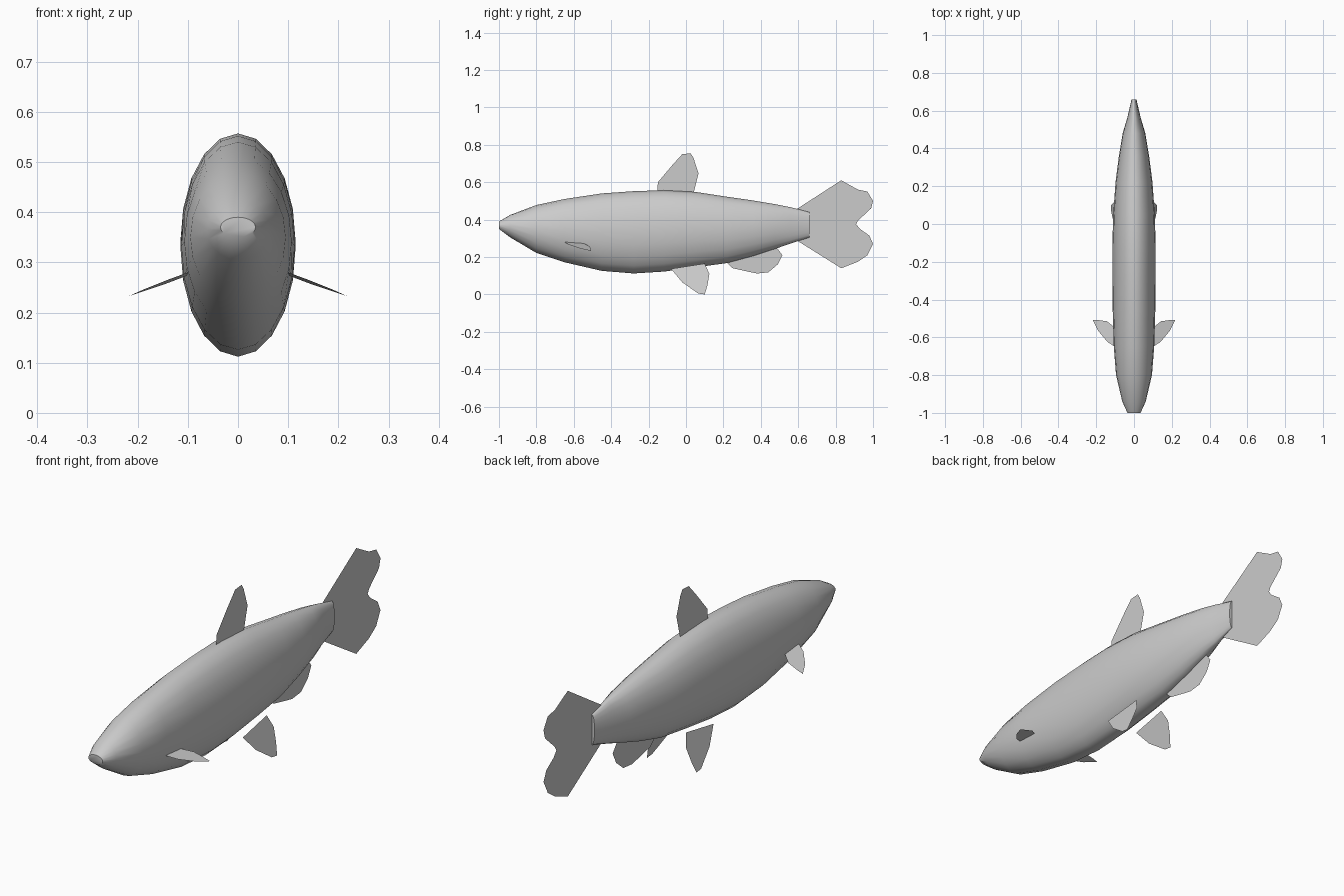
import bpy
import bmesh
from math import sin, cos, tau, radians

default_cube = bpy.data.objects.get("Cube")
if default_cube:
    bpy.data.objects.remove(default_cube, do_unlink=True)

# Single grey colour
grey = bpy.data.materials.new("plain_grey")
grey.use_nodes = True
grey_colour = (0.6, 0.6, 0.6, 1)
grey.diffuse_color = grey_colour
for node in grey.node_tree.nodes:
    if node.type == "BSDF_PRINCIPLED":
        node.inputs["Base Color"].default_value = grey_colour


def finish_object(name, bm):
    """Turn a bmesh into a grey scene object."""
    mesh = bpy.data.meshes.new(name)
    bm.to_mesh(mesh)
    bm.free()
    mesh.materials.append(grey)
    obj = bpy.data.objects.new(name, mesh)
    bpy.context.collection.objects.link(obj)
    return obj


def make_body(name, stations, sides):
    """Loft elliptical rings given as (y, bottom, top, half width)."""
    bm = bmesh.new()
    rings = []
    for y, bottom, top, half_width in stations:
        middle, half_height = (top + bottom) / 2, (top - bottom) / 2
        angles = [tau * i / sides for i in range(sides)]
        rings.append([bm.verts.new((half_width * sin(angle), y,
                                    middle + half_height * cos(angle)))
                      for angle in angles])
    for ring, following in zip(rings, rings[1:]):
        for i in range(sides):
            j = (i + 1) % sides
            bm.faces.new((ring[i], ring[j], following[j], following[i]))
    bm.faces.new(rings[0])
    bm.faces.new(rings[-1])
    bmesh.ops.recalc_face_normals(bm, faces=bm.faces[:])
    return finish_object(name, bm)


def make_fin(name, outline, place):
    """Build a flat sheet, placing each outline point with a rule."""
    bm = bmesh.new()
    bm.faces.new([bm.verts.new(place(a, b)) for a, b in outline])
    return finish_object(name, bm)


def upright(y, z):
    return (0, y, z)


# Body
body = make_body("body", [
    (-1.0, 0.35, 0.39, 0.035),
    (-0.94, 0.305, 0.425, 0.062),
    (-0.8, 0.222, 0.478, 0.095),
    (-0.65, 0.172, 0.51, 0.107),
    (-0.45, 0.126, 0.54, 0.113),
    (-0.28, 0.112, 0.552, 0.115),
    (-0.12, 0.122, 0.557, 0.115),
    (0.05, 0.144, 0.548, 0.11),
    (0.22, 0.168, 0.522, 0.098),
    (0.36, 0.206, 0.502, 0.08),
    (0.48, 0.245, 0.482, 0.06),
    (0.56, 0.272, 0.466, 0.036),
    (0.66, 0.305, 0.44, 0.013),
], 20)
bpy.ops.object.select_all(action="DESELECT")
bpy.context.view_layer.objects.active = body
body.select_set(True)
bpy.ops.object.shade_smooth_by_angle(angle=radians(60))

# Fins on the centre plane
make_fin("dorsal_fin", [
    (-0.155, 0.54), (-0.15, 0.6), (-0.07, 0.695), (-0.02, 0.75),
    (0.025, 0.754), (0.04, 0.73), (0.067, 0.647), (0.04, 0.54),
], upright)
make_fin("tail_fin", [
    (0.59, 0.455), (0.83, 0.61), (0.92, 0.56), (0.97, 0.55), (1, 0.5),
    (0.99, 0.46), (0.92, 0.395), (0.91, 0.375), (0.93, 0.35),
    (0.98, 0.315), (1, 0.27), (0.97, 0.21), (0.92, 0.175),
    (0.83, 0.14), (0.59, 0.29),
], upright)
make_fin("anal_fin", [
    (0.215, 0.172), (0.25, 0.14), (0.34, 0.12), (0.38, 0.112),
    (0.44, 0.118), (0.49, 0.16), (0.515, 0.21), (0.485, 0.25),
], upright)

# Paired fins, mirrored across the body
pelvic_outline = [
    (-0.08, 0.137), (-0.02, 0.065), (0.065, 0.005), (0.1, 0),
    (0.115, 0.05), (0.125, 0.11), (0.1, 0.165),
]
pectoral_outline = [
    (0.1, -0.65), (0.14, -0.625), (0.19, -0.565), (0.218, -0.508),
    (0.195, -0.508), (0.143, -0.515), (0.1, -0.55),
]
for side, sign in (("left", 1), ("right", -1)):
    make_fin(side + "_pelvic_fin", pelvic_outline,
             lambda y, z: (sign * (0.122 - 0.31 * z), y, z))
    make_fin(side + "_pectoral_fin", pectoral_outline,
             lambda x, y: (sign * x, y,
                           0.28 - 0.33 * (x - 0.1) - 0.06 * (y + 0.65)))
